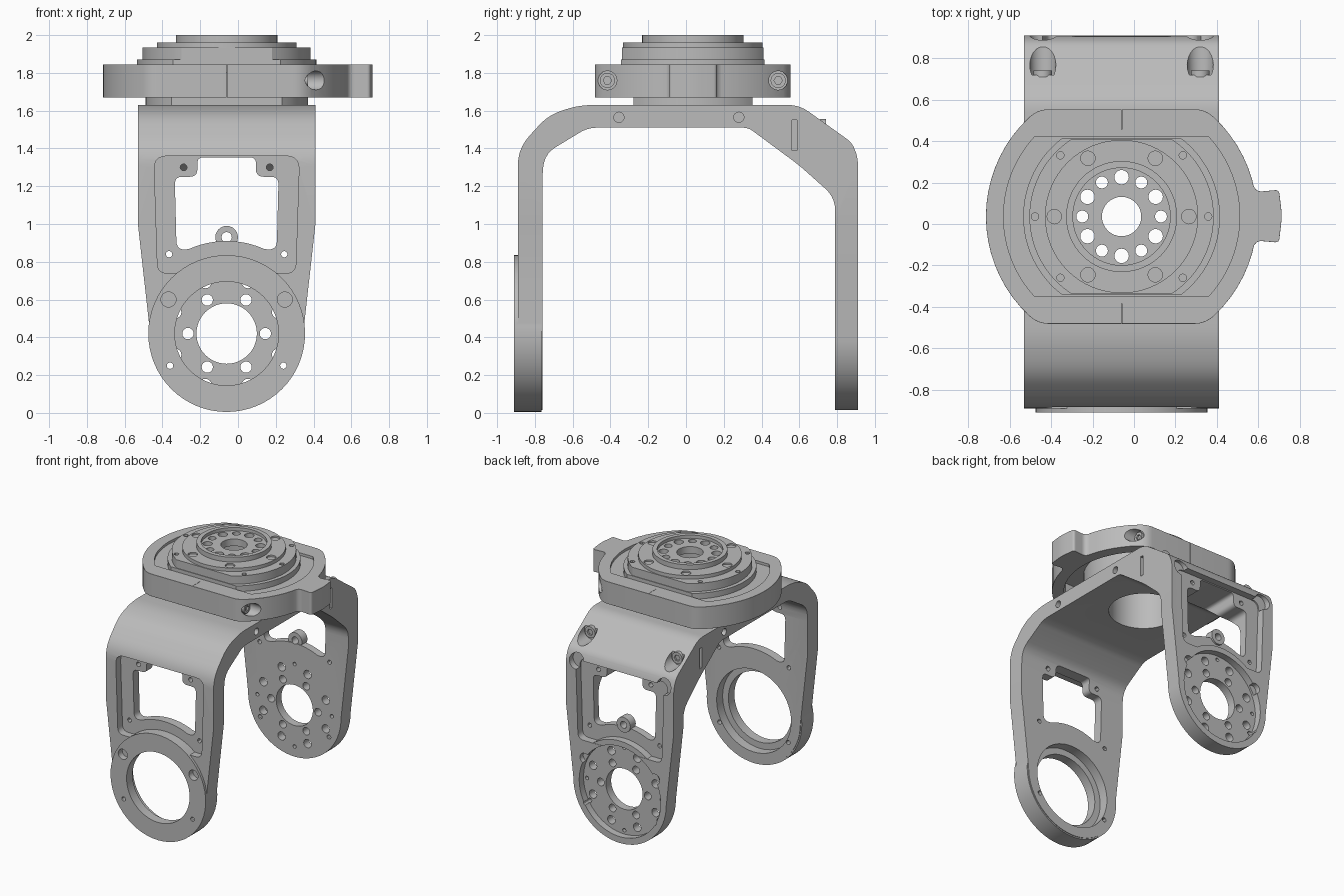
import bpy, bmesh
from math import sin, cos, asin, pi, radians
from mathutils import Vector

if "Cube" in bpy.data.objects:
    bpy.data.objects.remove(bpy.data.objects["Cube"], do_unlink=True)

grey = bpy.data.materials.new("machined grey")
grey.use_nodes = True
grey.diffuse_color = (0.5, 0.5, 0.5, 1)
grey.node_tree.nodes["Principled BSDF"].inputs["Base Color"].default_value = (0.5, 0.5, 0.5, 1)

CX, CY = -0.06, 0.036     # centre of the arms, and of the turntable
AZ = 0.42                 # height of the arm pivots


def prism(name, pts, axis, a, b):
    """Extrude a 2D outline along an axis from a to b."""
    place = {"x": lambda p, t: (t, p[0], p[1]),
             "y": lambda p, t: (p[0], t, p[1]),
             "z": lambda p, t: (p[0], p[1], t)}[axis]
    bm = bmesh.new()
    lo = [bm.verts.new(place(p, a)) for p in pts]
    hi = [bm.verts.new(place(p, b)) for p in pts]
    bm.faces.new(lo[::-1])
    bm.faces.new(hi)
    for i in range(len(pts)):
        j = (i + 1) % len(pts)
        bm.faces.new((lo[i], lo[j], hi[j], hi[i]))
    if bm.calc_volume(signed=True) < 0:
        bmesh.ops.reverse_faces(bm, faces=bm.faces)
    me = bpy.data.meshes.new(name)
    bm.to_mesh(me)
    bm.free()
    me.materials.append(grey)
    ob = bpy.data.objects.new(name, me)
    bpy.context.collection.objects.link(ob)
    return ob


def circle(u, v, r, n=24):
    return [(u + r * cos(2 * pi * i / n), v + r * sin(2 * pi * i / n)) for i in range(n)]


def flat_disc(r, h, n=24):
    """Circle about the turntable centre with two flats at +-h in y."""
    e = asin(h / r)
    arc = [-e + 2 * e * i / n for i in range(n + 1)]
    return [(CX + r * cos(t + k), CY + r * sin(t + k)) for k in (0, pi) for t in arc]


def fillet(corners, n=5):
    """Round the corners (u, v, r) of an outline."""
    out = []
    for i, (u, v, r) in enumerate(corners):
        p = Vector((u, v))
        if not r:
            out.append((u, v))
            continue
        q0 = Vector(corners[i - 1][:2]) - p
        q1 = Vector(corners[(i + 1) % len(corners)][:2]) - p
        a, b = p + q0.normalized() * r, p + q1.normalized() * r
        for k in range(n + 1):
            t = k / n
            out.append(tuple(a * (1 - t) ** 2 + p * 2 * t * (1 - t) + b * t * t))
    return out


def apply(ob, mod):
    bpy.context.view_layer.objects.active = ob
    bpy.ops.object.modifier_apply(modifier=mod.name)


def combine(ob, other, op="DIFFERENCE"):
    m = ob.modifiers.new("bool", "BOOLEAN")
    m.operation, m.solver, m.object = op, "EXACT", other
    apply(ob, m)
    bpy.data.objects.remove(other, do_unlink=True)


def cut(ob, pts, axis, a, b):
    combine(ob, prism("cutter", pts, axis, a, b))


def add(ob, pts, axis, a, b):
    combine(ob, prism("joined", pts, axis, a, b), "UNION")


# U-shaped bracket: side profile trimmed to the tapered front outline
side = fillet([(-0.89, -0.1, 0), (-0.89, 1.4, 0.09), (-0.73, 1.575, 0.07), (-0.57, 1.63, 0.08),
               (0.6, 1.63, 0.06), (0.88, 1.43, 0.035), (0.91, 1.35, 0.035), (0.91, -0.1, 0),
               (0.79, -0.1, 0), (0.79, 1.14, 0.07), (0.6, 1.31, 0.05), (0.33, 1.51, 0.03),
               (-0.52, 1.51, 0.05), (-0.75, 1.37, 0.07), (-0.76, 1.25, 0), (-0.76, -0.1, 0)])
bracket = prism("u_bracket", side, "x", -0.8, 0.7)
front = [(CX + 0.405 * cos(t), AZ + 0.405 * sin(t)) for t in [pi + pi * i / 32 for i in range(33)]]
front += [(0.41, 1.0), (0.41, 1.8), (-0.53, 1.8), (-0.53, 1.0)]
combine(bracket, prism("outline", front, "y", -1, 1), "INTERSECT")

# Pockets and windows in both arms
pocket = fillet([(CX - 0.365, 0.74, 0.05), (CX + 0.365, 0.74, 0.05),
                 (CX + 0.385, 1.36, 0.07), (CX - 0.385, 1.36, 0.07)])
arc = [(CX + 0.49 * sin(t), AZ + 0.49 * cos(t), 0) for t in [radians(-24 + 4 * i) for i in range(13)]]
window = fillet(arc + [(CX + 0.265, 0.86, 0.05), (CX + 0.275, 1.25, 0.04), (CX + 0.155, 1.25, 0.04),
                       (CX + 0.155, 1.352, 0.03), (CX - 0.155, 1.352, 0.03), (CX - 0.155, 1.25, 0.04),
                       (CX - 0.275, 1.25, 0.04), (CX - 0.265, 0.86, 0.05)])
for y0, y1, y2 in ((-1, -0.83, -0.6), (1, 0.85, 0.45)):
    cut(bracket, pocket, "y", y0, y1)
    cut(bracket, window, "y", y0, y2)

# Pivot bosses, window lug and screw posts
add(bracket, circle(CX, AZ, 0.415, 64), "y", -0.91, -0.765)
add(bracket, circle(CX, AZ, 0.398, 64), "y", 0.795, 0.907)
add(bracket, circle(CX, 0.93, 0.06), "y", 0.797, 0.865)
cut(bracket, circle(CX, 0.93, 0.027), "y", 0.7, 1)
for s in (-1, 1):
    add(bracket, circle(CX + s * 0.308, 0.6, 0.058), "y", 0.8, 0.904)

# Front bearing bore, rear drilled flange
cut(bracket, circle(CX, AZ, 0.275, 64), "y", -1, -0.6)
cut(bracket, circle(CX, AZ, 0.325, 64), "y", -0.835, -0.6)
cut(bracket, circle(CX, AZ, 0.355, 64), "y", 0.855, 1)
cut(bracket, circle(CX, AZ, 0.16, 48), "y", 0.6, 1)
for count, ring, r, off in ((6, 0.205, 0.03, 0), (8, 0.295, 0.033, pi / 8), (4, 0.325, 0.014, 0)):
    for i in range(count):
        t = off + 2 * pi * i / count
        cut(bracket, circle(CX + ring * cos(t), AZ + ring * sin(t), r, 16), "y", 0.7, 1)

# Screw holes mirrored about the arm centre
for s in (-1, 1):
    cut(bracket, circle(CX + s * 0.308, 0.6, 0.04), "y", 0.87, 1)
    cut(bracket, circle(CX + s * 0.308, 0.6, 0.04), "y", -1, -0.86)
    for u, z, r in ((0.3, 0.25, 0.017), (0.305, 0.84, 0.017), (0.228, 1.30, 0.018)):
        cut(bracket, circle(CX + s * u, z, r, 12), "y", -1, -0.7)
        cut(bracket, circle(CX + s * u, z, r, 12), "y", 0.7, 1)
    for z, y in ((1.51, 0.72), (1.345, 0.86)):
        cut(bracket, circle(CX + s * 0.38, z, 0.063), "y", y, 1.1)
    # Holes and slot on the flanks
    x0, x1 = CX + s * 0.43, CX + s * 0.6
    for y in (-0.355, 0.28):
        cut(bracket, circle(y, 1.565, 0.027, 16), "x", x0, x1)
    cut(bracket, [(0.56, 1.39), (0.588, 1.39), (0.588, 1.55), (0.56, 1.55)], "x", x0, x1)

# Pedestal carrying the turntable
add(bracket, flat_disc(0.43, 0.315), "z", 1.56, 1.81)
cut(bracket, circle(CX, CY, 0.25, 48), "z", 1.4, 1.9)

# Clamp collar with a side tab
collar = fillet([(u, v, 0.05 if abs(abs(v - CY) - 0.518) < 0.001 else 0)
                 for u, v in flat_disc(0.655, 0.518, 20)])
clamp = prism("clamp_collar", collar, "z", 1.67, 1.845)
tab = fillet([(0.5, -0.17, 0), (0.55, -0.17, 0), (0.59, -0.08, 0.03), (0.7, -0.09, 0.02), (0.715, 0.04, 0.04),
              (0.7, 0.165, 0.02), (0.59, 0.155, 0.03), (0.55, 0.25, 0), (0.5, 0.25, 0)])
add(clamp, tab, "z", 1.67, 1.845)
edge = clamp.modifiers.new("bevel", "BEVEL")
edge.width, edge.segments, edge.limit_method, edge.angle_limit = 0.008, 1, "ANGLE", radians(45)
apply(clamp, edge)
cut(clamp, flat_disc(0.57, 0.385), "z", 1.825, 1.9)
cut(clamp, flat_disc(0.57, 0.44), "z", 1.6, 1.8)
cut(clamp, circle(CX, CY, 0.25, 48), "z", 1.6, 1.9)
for s in (-1, 1):
    y = CY + s * 0.49
    cut(clamp, [(CX - 0.001, y - 0.07), (CX + 0.001, y - 0.07),
                (CX + 0.001, y + 0.07), (CX - 0.001, y + 0.07)], "z", 1.6, 1.9)
    cut(clamp, circle(CY + s * 0.452, 1.76, 0.05), "x", 0.355, 0.7)

# Stepped turntable
table = prism("turntable", flat_disc(0.475, 0.38, 32), "z", 1.81, 1.87)
add(table, flat_disc(0.445, 0.375, 32), "z", 1.82, 1.935)
add(table, circle(CX, CY, 0.37, 64), "z", 1.83, 1.962)
add(table, circle(CX, CY, 0.268, 64), "z", 1.84, 2.0)
cut(table, circle(CX, CY, 0.235, 64), "z", 1.975, 2.1)
cut(table, circle(CX, CY, 0.25, 48), "z", 1.7, 1.92)
cut(table, circle(CX, CY, 0.095, 32), "z", 1.7, 2.1)
for i in range(12):
    t = pi * i / 6
    cut(table, circle(CX + 0.19 * sin(t), CY + 0.19 * cos(t), (0.035, 0.029)[i % 2], 16), "z", 1.8, 2.1)
for i in range(6):
    t = pi * i / 3
    cut(table, circle(CX + 0.325 * cos(t), CY + 0.325 * sin(t), 0.035, 16), "z", 1.95, 2.1)
for angle in (0, 45, 135, 180, 225, 315):
    t = radians(angle)
    cut(table, circle(CX + 0.418 * cos(t), CY + 0.418 * sin(t), 0.018, 12), "z", 1.9, 2.1)


# Socket screws in the collar and the rear shoulders
def screw(name, u, v, axis, a, b, r):
    ob = prism(name, circle(u, v, r, 20), axis, a, b)
    cut(ob, circle(u, v, r * 0.55, 6), axis, (a + b) / 2, b + 0.1)
    return ob


parts = [bracket, clamp, table]
for s, tag in ((-1, "front"), (1, "rear")):
    parts.append(screw(f"collar_screw_{tag}", CY + s * 0.452, 1.76, "x", 0.345, 0.37, 0.04))
for s, tag in ((-1, "right"), (1, "left")):
    parts.append(screw(f"shoulder_screw_{tag}", CX + s * 0.38, 1.51, "y", 0.71, 0.74, 0.045))

for ob in parts:
    bpy.ops.object.select_all(action="DESELECT")
    ob.select_set(True)
    bpy.context.view_layer.objects.active = ob
    bpy.ops.object.shade_smooth_by_angle(angle=radians(30))
